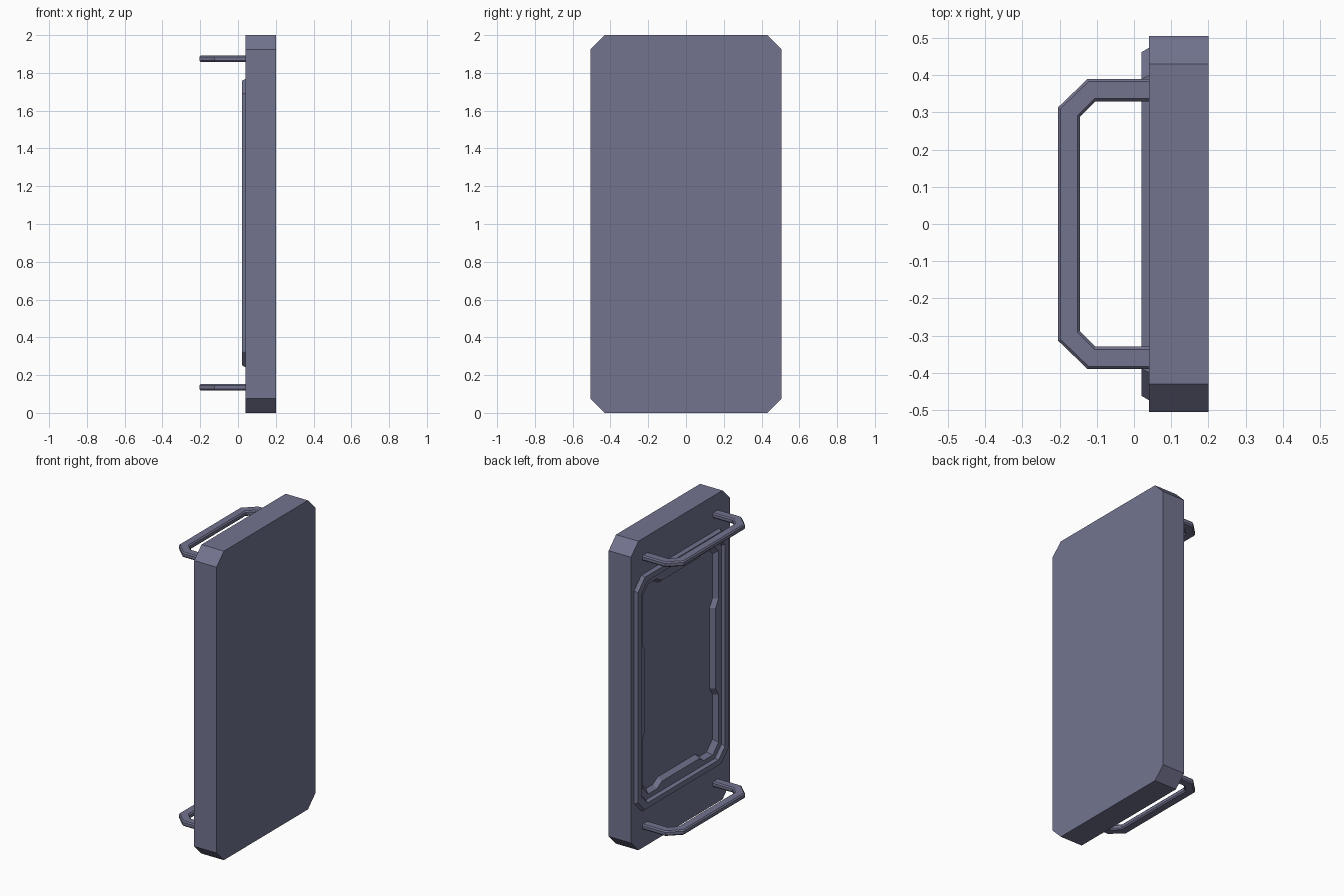
import bpy, bmesh

if "Cube" in bpy.data.objects:
    bpy.data.objects.remove(bpy.data.objects["Cube"])

metal = bpy.data.materials.new("blue_grey_metal")
metal.diffuse_color = (0.17, 0.175, 0.275, 1)
metal.use_nodes = True
metal.node_tree.nodes["Principled BSDF"].inputs["Base Color"].default_value = metal.diffuse_color


def outline(hy, hz, cut, jog=0.0):
    """Chamfered rectangle in y/z; jog pushes the middle of each side inward."""
    q = [(hy - jog, 0.26), (hy, 0.31), (hy, hz - cut),
         (hy - cut, hz), (0.24, hz), (0.19, hz - jog)]
    pts = []
    for sy, sz in ((1, 1), (-1, 1), (-1, -1), (1, -1)):
        pts += [(y * sy, z * sz) for y, z in (q if sy * sz > 0 else q[::-1])]
    return pts


def loft(name, loops, caps=True, closed=False):
    """Join equal-sized loops of 3D points with quads."""
    bm = bmesh.new()
    rows = [[bm.verts.new(p) for p in loop] for loop in loops]
    n = len(rows[0])
    pairs = list(zip(rows, rows[1:])) + ([(rows[-1], rows[0])] if closed else [])
    for a, b in pairs:
        for i in range(n):
            j = (i + 1) % n
            bm.faces.new((a[i], a[j], b[j], b[i]))
    if caps:
        bm.faces.new(rows[0])
        bm.faces.new(rows[-1][::-1])
    bmesh.ops.recalc_face_normals(bm, faces=bm.faces)
    me = bpy.data.meshes.new(name)
    bm.to_mesh(me)
    bm.free()
    me.materials.append(metal)
    ob = bpy.data.objects.new(name, me)
    bpy.context.collection.objects.link(ob)
    return ob


def at(x, pts, zc):
    return [(x, y, z + zc) for y, z in pts]


# Slab with a shallow notched recess on the -x side
loft("door_slab", [
    at(0.20, outline(0.505, 1.0, 0.075), 1.0),
    at(0.04, outline(0.505, 1.0, 0.075), 1.0),
    at(0.04, outline(0.39, 0.68, 0.06, 0.03), 1.005),
    at(0.07, outline(0.37, 0.66, 0.06, 0.03), 1.005)])

# Raised border around the recess
loft("raised_frame", [
    at(0.042, outline(0.475, 0.765, 0.075), 1.005),
    at(0.02, outline(0.462, 0.752, 0.072), 1.005),
    at(0.02, outline(0.428, 0.718, 0.065), 1.005),
    at(0.042, outline(0.418, 0.708, 0.065), 1.005)], caps=False, closed=True)

# Grab bars: inner and outer corner paths with a bevelled section
outer = [(0.06, 0.39), (-0.125, 0.39), (-0.205, 0.313)]
inner = [(0.06, 0.33), (-0.103, 0.33), (-0.145, 0.288)]
outer += [(x, -y) for x, y in outer[::-1]]
inner += [(x, -y) for x, y in inner[::-1]]
section = [(0, -0.009), (0, 0.009), (0.12, 0.017), (0.88, 0.017),
           (1, 0.009), (1, -0.009), (0.88, -0.017), (0.12, -0.017)]
for name, zc in (("lower_handle", 0.135), ("upper_handle", 1.875)):
    loft(name, [[(o[0] + (i[0] - o[0]) * t, o[1] + (i[1] - o[1]) * t, zc + h)
                 for t, h in section] for o, i in zip(outer, inner)])
